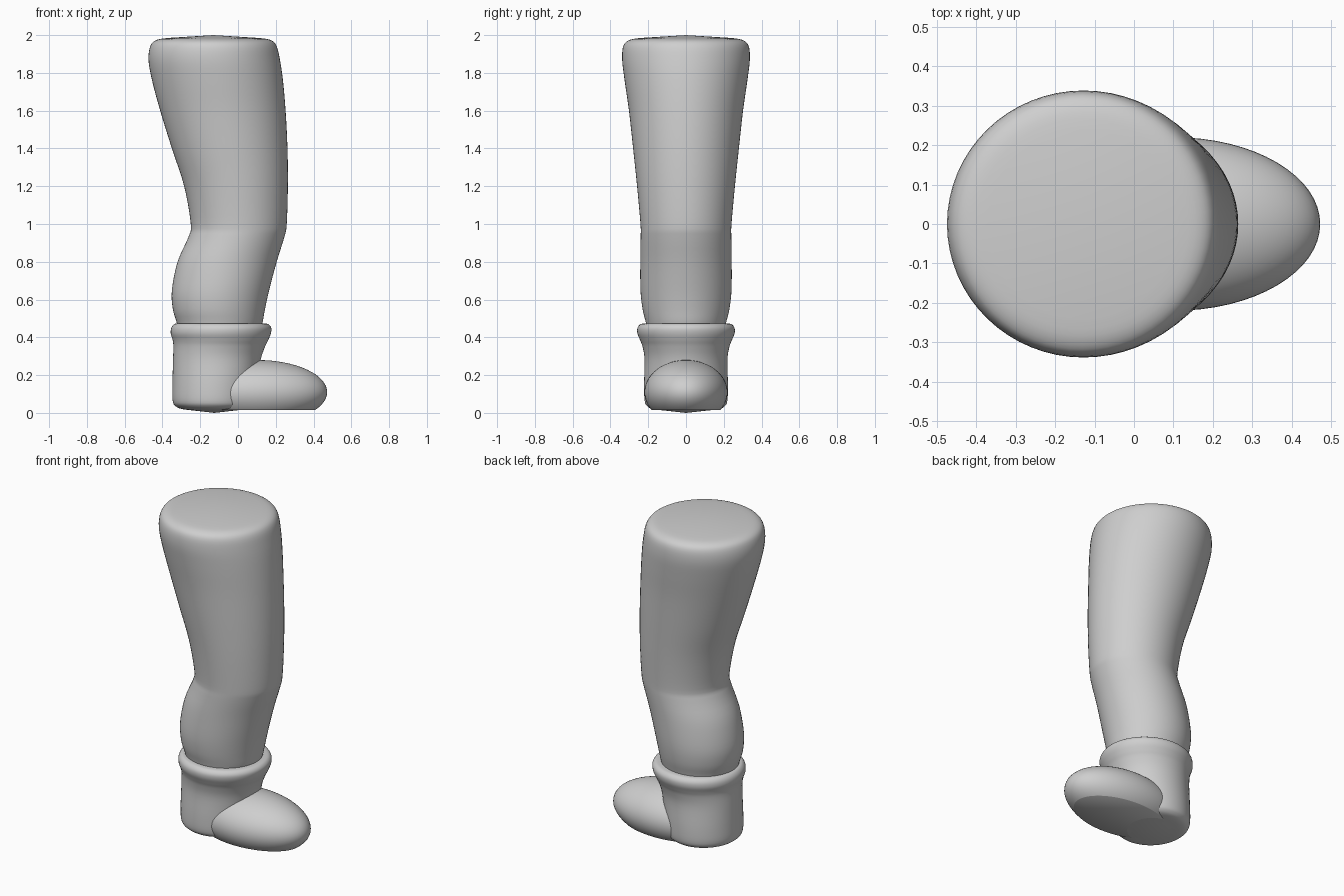
import bpy, bmesh, math
from mathutils import Matrix

cube = bpy.data.objects.get("Cube")
if cube:
    bpy.data.objects.remove(cube, do_unlink=True)

SEGMENTS = 64
STEPS = 4

grey = bpy.data.materials.new("plain grey")
grey.use_nodes = True
grey.diffuse_color = (0.62, 0.62, 0.62, 1)
grey.node_tree.nodes["Principled BSDF"].inputs["Base Color"].default_value = grey.diffuse_color


def finish(bm, name):
    bmesh.ops.recalc_face_normals(bm, faces=bm.faces[:])
    mesh = bpy.data.meshes.new(name)
    bm.to_mesh(mesh)
    bm.free()
    mesh.materials.append(grey)
    obj = bpy.data.objects.new(name, mesh)
    bpy.context.collection.objects.link(obj)
    bpy.ops.object.select_all(action="DESELECT")
    obj.select_set(True)
    bpy.context.view_layer.objects.active = obj
    bpy.ops.object.shade_smooth_by_angle(angle=math.radians(50))
    return obj


def smooth_rows(rows):
    """Catmull-Rom interpolation between the measured sections."""
    result = []
    for i in range(len(rows) - 1):
        a, b, c = rows[max(i - 1, 0)], rows[i], rows[i + 1]
        d = rows[min(i + 2, len(rows) - 1)]
        for s in range(STEPS):
            t = s / STEPS
            result.append([
                q + t * (r - p + t * (2 * p - 5 * q + 4 * r - w + t * (3 * (q - r) + w - p))) / 2
                for p, q, r, w in zip(a, b, c, d)])
    return result + [rows[-1]]


def loft(name, rows, bottom, top):
    """Elliptical sections (z, x_min, x_max, half_depth) closed by shallow fans."""
    bm = bmesh.new()
    rings = []
    for z, x0, x1, depth in smooth_rows(rows):
        ring = []
        for k in range(SEGMENTS):
            a = 2 * math.pi * k / SEGMENTS
            ring.append(bm.verts.new(((x0 + x1) / 2 + (x1 - x0) / 2 * math.cos(a),
                                      depth * math.sin(a), z)))
        rings.append(ring)
    for low, high in zip(rings, rings[1:]):
        for k in range(SEGMENTS):
            n = (k + 1) % SEGMENTS
            bm.faces.new((low[k], low[n], high[n], high[k]))
    for ring, row, z in ((rings[0], rows[0], bottom), (rings[-1], rows[-1], top)):
        pole = bm.verts.new(((row[1] + row[2]) / 2, 0, z))
        for k in range(SEGMENTS):
            bm.faces.new((ring[k], ring[(k + 1) % SEGMENTS], pole))
    return finish(bm, name)


# Bent leg with a rounded thigh top
loft("leg", [
    (0.42, -0.31, 0.11, 0.20),
    (0.48, -0.325, 0.13, 0.213),
    (0.55, -0.345, 0.143, 0.23),
    (0.65, -0.35, 0.165, 0.241),
    (0.80, -0.32, 0.205, 0.242),
    (0.93, -0.263, 0.245, 0.24),
    (1.00, -0.25, 0.258, 0.241),
    (1.20, -0.285, 0.264, 0.259),
    (1.40, -0.35, 0.262, 0.28),
    (1.60, -0.412, 0.252, 0.302),
    (1.76, -0.455, 0.238, 0.325),
    (1.87, -0.474, 0.222, 0.338),
    (1.945, -0.463, 0.203, 0.331),
    (1.975, -0.43, 0.17, 0.297),
    (1.985, -0.37, 0.11, 0.24),
], 0.42, 2.0)

# Boot shaft with a rolled cuff
loft("boot_shaft", [
    (0.012, -0.23, -0.02, 0.11),
    (0.02, -0.295, 0.04, 0.175),
    (0.035, -0.33, 0.075, 0.205),
    (0.065, -0.346, 0.09, 0.219),
    (0.15, -0.347, 0.10, 0.222),
    (0.28, -0.344, 0.12, 0.219),
    (0.35, -0.342, 0.143, 0.23),
    (0.385, -0.346, 0.16, 0.243),
    (0.42, -0.356, 0.174, 0.257),
    (0.45, -0.353, 0.176, 0.257),
    (0.47, -0.338, 0.16, 0.24),
    (0.474, -0.318, 0.13, 0.213),
], 0.0, 0.474)

# Rounded boot toe with a flat sole
bm = bmesh.new()
bmesh.ops.create_uvsphere(bm, u_segments=SEGMENTS, v_segments=32, radius=1,
                          matrix=Matrix.Translation((0.10, 0, 0.11))
                          @ Matrix.Diagonal((0.372, 0.22, 0.17, 1)))
cut = bmesh.ops.bisect_plane(bm, geom=bm.verts[:] + bm.edges[:] + bm.faces[:],
                             plane_co=(0, 0, 0.015), plane_no=(0, 0, -1),
                             clear_outer=True)
bmesh.ops.holes_fill(bm, edges=[e for e in bm.edges if e.is_boundary], sides=0)
finish(bm, "boot_toe")
